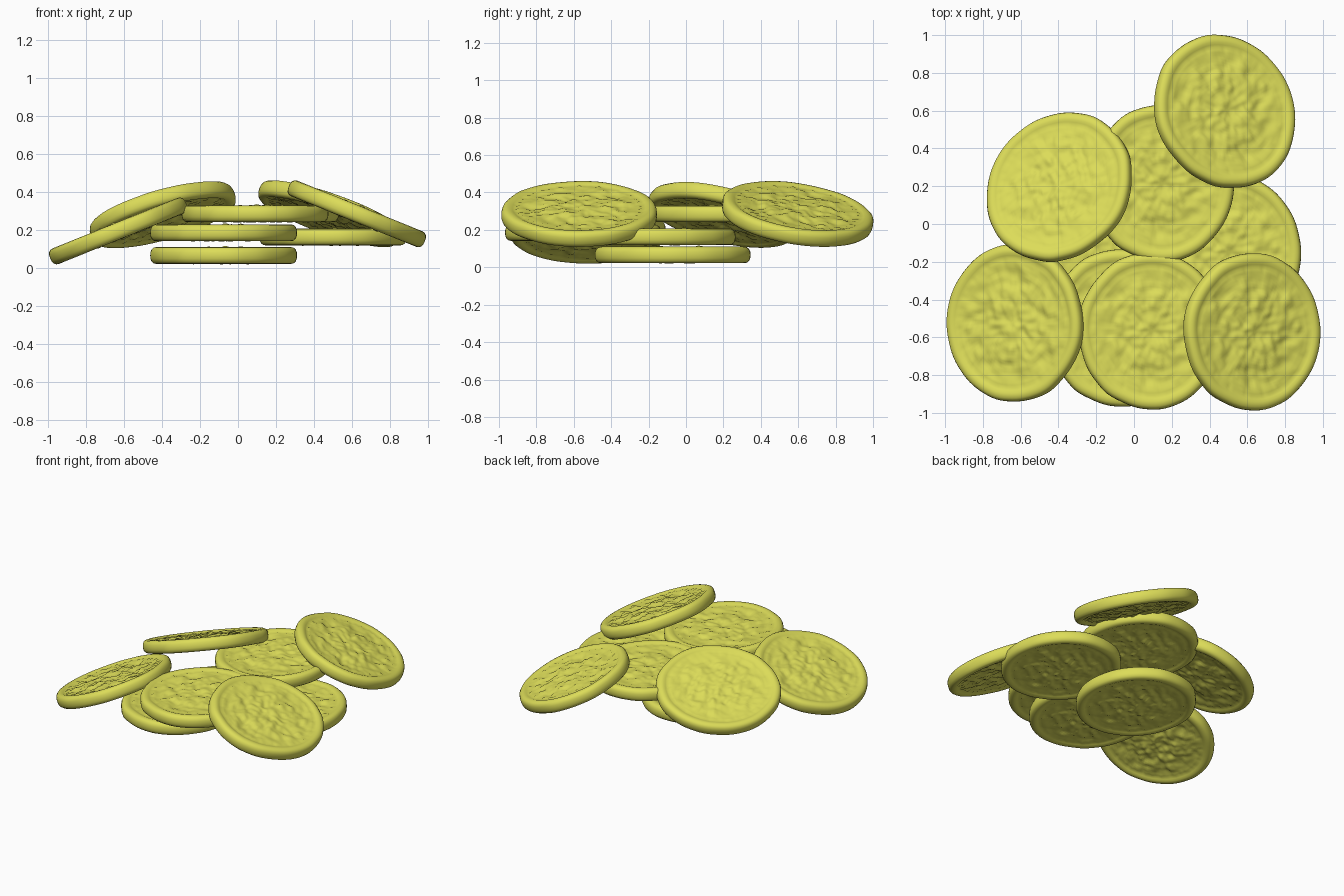
import bpy, bmesh, math
from mathutils import Matrix, Vector, noise

if "Cube" in bpy.data.objects:
    bpy.data.objects.remove(bpy.data.objects["Cube"])

SEG = 96
RX, RY, HALF = 0.385, 0.415, 0.044

gold = bpy.data.materials.new("gold")
gold.diffuse_color = (0.72, 0.72, 0.1, 1)
gold.use_nodes = True
gold.node_tree.nodes["Principled BSDF"].inputs["Base Color"].default_value = gold.diffuse_color


def smooth(t):
    t = max(0.0, min(1.0, t))
    return t * t * (3 - 2 * t)


def relief(u, ang, side):
    """Height of the coin face above/below the rim level."""
    p = Vector((u * math.cos(ang), u * math.sin(ang), 3.7 * side))
    inside = smooth((0.89 - u) / 0.07)
    if side > 0:
        n = noise.noise(p * 5) * 0.6 + noise.noise(p * 11) * 0.5
        amp = 0.022
    else:
        q = Vector((p.x * 3 + p.y * 2, p.y * 9 - p.x * 5, p.z))
        n = noise.noise(q) * 0.6 + noise.noise(p * 12) * 0.5
        amp = 0.020
    bump = amp * n * smooth((0.84 - u) / 0.2)
    bump += 0.006 * (1 - smooth(u / 0.7))
    # ring of small ridges just inside the rim
    bead = 0.008 * max(0, math.cos(38 * ang)) * max(0, 1 - abs(u - 0.79) / 0.06)
    return inside * (-0.012 + bump + bead)


def coin_mesh():
    bm = bmesh.new()
    # face radii, raised lip and rounded edge
    face = [0.03 + 0.86 * i / 26 for i in range(27)]
    edge = [(0.92, 1.0), (0.955, 0.93), (0.982, 0.72), (0.997, 0.38)]
    prof = [(u, 1, None) for u in face] + [(u, 1, h) for u, h in edge]
    prof += [(1.0, 1, 0.0)]
    prof += [(u, -1, h) for u, h in reversed(edge)]
    prof += [(u, -1, None) for u in reversed(face)]
    rings = []
    for u, side, h in prof:
        ring = []
        for k in range(SEG):
            a = 2 * math.pi * k / SEG
            # slightly irregular hand-struck outline
            wob = 1 + 0.016 * noise.noise(Vector((3 * math.cos(a), 3 * math.sin(a), 0.5)))
            z = side * (HALF + relief(u, a, side)) if h is None else side * HALF * h
            ring.append(bm.verts.new((RX * u * wob * math.cos(a),
                                      RY * u * wob * math.sin(a), z)))
        rings.append(ring)
    for r0, r1 in zip(rings, rings[1:]):
        for k in range(SEG):
            j = (k + 1) % SEG
            bm.faces.new((r0[k], r1[k], r1[j], r0[j]))
    bm.faces.new(rings[0])
    bm.faces.new(rings[-1][::-1])
    bmesh.ops.recalc_face_normals(bm, faces=bm.faces)
    for f in bm.faces:
        f.smooth = True
    me = bpy.data.meshes.new("coin")
    bm.to_mesh(me)
    bm.free()
    me.materials.append(gold)
    return me


# name, centre, downhill direction (deg), tilt (deg), flipped
coins = [
    ("bottom_coin", (-0.075, -0.07, 0.066), 0, 0, False),
    ("second_layer_front_coin", (-0.075, -0.55, 0.185), 0, 0, False),
    ("second_layer_right_coin", (0.50, -0.15, 0.163), 0, 0, False),
    ("third_layer_front_coin", (0.09, -0.565, 0.285), 0, 0, False),
    ("third_layer_back_coin", (0.145, 0.215, 0.285), 0, 0, False),
    ("leaning_front_left_coin", (-0.63, -0.525, 0.195), 180, 22, False),
    ("leaning_front_right_coin", (0.625, -0.57, 0.285), 0, 22, False),
    ("leaning_back_left_coin", (-0.395, 0.195, 0.28), 140, 22, True),
    ("leaning_back_right_coin", (0.48, 0.595, 0.285), 27, 22, False),
]
mesh = coin_mesh()
for name, loc, turn, tilt, flip in coins:
    ob = bpy.data.objects.new(name, mesh)
    bpy.context.collection.objects.link(ob)
    m = Matrix.Translation(loc) @ Matrix.Rotation(math.radians(turn), 4, 'Z')
    m = m @ Matrix.Rotation(math.radians(tilt), 4, 'Y')
    if flip:
        m = m @ Matrix.Rotation(math.pi, 4, 'X')
    ob.matrix_world = m
